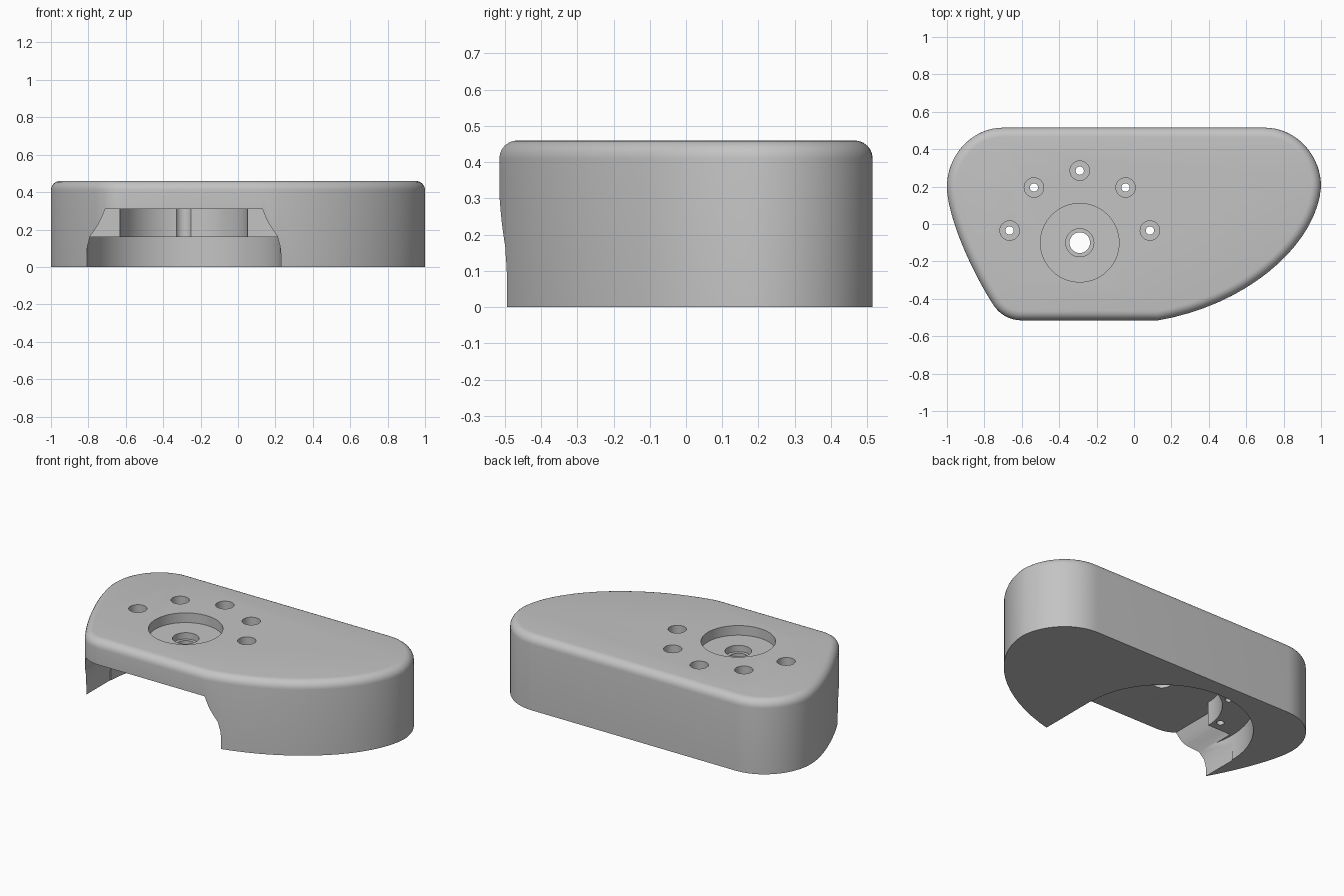
import bpy
import bmesh
from mathutils import Vector
from mathutils.geometry import interpolate_bezier

default = bpy.data.objects.get("Cube")
if default:
    bpy.data.objects.remove(default, do_unlink=True)

HEIGHT = 0.46
CX, CY = -0.29, -0.1   # axis of the round recess and pocket

grey = bpy.data.materials.new("plain grey")
grey.use_nodes = True
grey.diffuse_color = (0.55, 0.55, 0.55, 1)
grey.node_tree.nodes["Principled BSDF"].inputs["Base Color"].default_value = grey.diffuse_color


def prism(name, points, direction, fillet=0):
    """Extrude a closed loop of points, optionally rounding the far rim."""
    bm = bmesh.new()
    base = bm.faces.new([bm.verts.new(p) for p in points])
    ext = bmesh.ops.extrude_face_region(bm, geom=[base], use_keep_orig=True)
    moved = [g for g in ext["geom"] if isinstance(g, bmesh.types.BMVert)]
    bmesh.ops.translate(bm, verts=moved, vec=direction)
    bmesh.ops.recalc_face_normals(bm, faces=bm.faces)
    if fillet:
        top = set(moved)
        rim = [e for e in bm.edges if all(v in top for v in e.verts)]
        bmesh.ops.bevel(bm, geom=rim, offset=fillet, segments=6, profile=0.5,
                        affect='EDGES', clamp_overlap=False)
    mesh = bpy.data.meshes.new(name)
    bm.to_mesh(mesh)
    bm.free()
    mesh.materials.append(grey)
    obj = bpy.data.objects.new(name, mesh)
    bpy.context.collection.objects.link(obj)
    return obj


def cylinder(name, x, y, radius, low, high, sides=48):
    bpy.ops.mesh.primitive_cylinder_add(vertices=sides, radius=radius, depth=high - low,
                                        location=(x, y, (low + high) / 2))
    obj = bpy.context.object
    obj.name = name
    obj.data.materials.append(grey)
    return obj


def cut(target, cutter):
    mod = target.modifiers.new("cut", 'BOOLEAN')
    mod.operation = 'DIFFERENCE'
    mod.solver = 'EXACT'
    mod.object = cutter
    bpy.context.view_layer.objects.active = target
    bpy.ops.object.modifier_apply(modifier=mod.name)
    bpy.data.objects.remove(cutter, do_unlink=True)


# Asymmetric rounded outline: curved stretches joined by straight edges
curves = [
    [(-1, 0.2), (-1, 0.37), (-0.865, 0.515), (-0.7, 0.515)],
    [(0.7, 0.515), (0.865, 0.515), (1, 0.37), (1, 0.2)],
    [(1, 0.2), (0.98, -0.1), (0.62, -0.43), (0.13, -0.515)],
    [(-0.6, -0.515), (-0.68, -0.515), (-0.73, -0.47), (-0.76, -0.42)],
    [(-0.76, -0.42), (-0.88, -0.23), (-1, 0.05), (-1, 0.2)],
]
outline = []
for curve in curves:
    for p in interpolate_bezier(*[Vector((*c, 0)) for c in curve], 18):
        if not outline or min((p - outline[-1]).length, (p - outline[0]).length) > 1e-4:
            outline.append(p)
body = prism("housing_body", outline, (0, 0, HEIGHT), fillet=0.05)

# Front opening with flowing side walls
half = [(0.52, -0.05), (0.52, 0.06), (0.515, 0.11), (0.5, 0.165), (0.475, 0.2),
        (0.455, 0.23), (0.44, 0.26), (0.42, 0.31)]
section = half + [(-x, z) for x, z in reversed(half)]
cut(body, prism("opening_cutter", [(CX + x, CY, z) for x, z in section], (0, -0.7, 0)))

# Stepped round pocket behind the opening, with a groove in its back wall
cut(body, cylinder("lower_pocket_cutter", CX, CY, 0.515, -0.05, 0.16, 96))
cut(body, cylinder("upper_pocket_cutter", CX, CY, 0.34, 0.1, 0.31, 96))
cut(body, cylinder("groove_cutter", CX, 0.215, 0.045, 0.12, 0.31))

# Round recess in the top with a stepped central hole
cut(body, cylinder("recess_cutter", CX, CY, 0.21, 0.40, 0.6, 96))
cut(body, cylinder("centre_step_cutter", CX, CY, 0.075, 0.36, 0.6))
cut(body, cylinder("centre_hole_cutter", CX, CY, 0.055, 0.2, 0.6))

# Ring of counterbored screw holes
for x, y in [(-0.665, -0.035), (-0.535, 0.195), (-0.29, 0.285), (-0.045, 0.195), (0.085, -0.035)]:
    cut(body, cylinder("counterbore_cutter", x, y, 0.052, 0.33, 0.6, 32))
    cut(body, cylinder("screw_hole_cutter", x, y, 0.022, 0.05, 0.6, 24))

bpy.ops.object.select_all(action='DESELECT')
body.select_set(True)
bpy.context.view_layer.objects.active = body
bpy.ops.object.shade_smooth_by_angle(angle=0.6)
